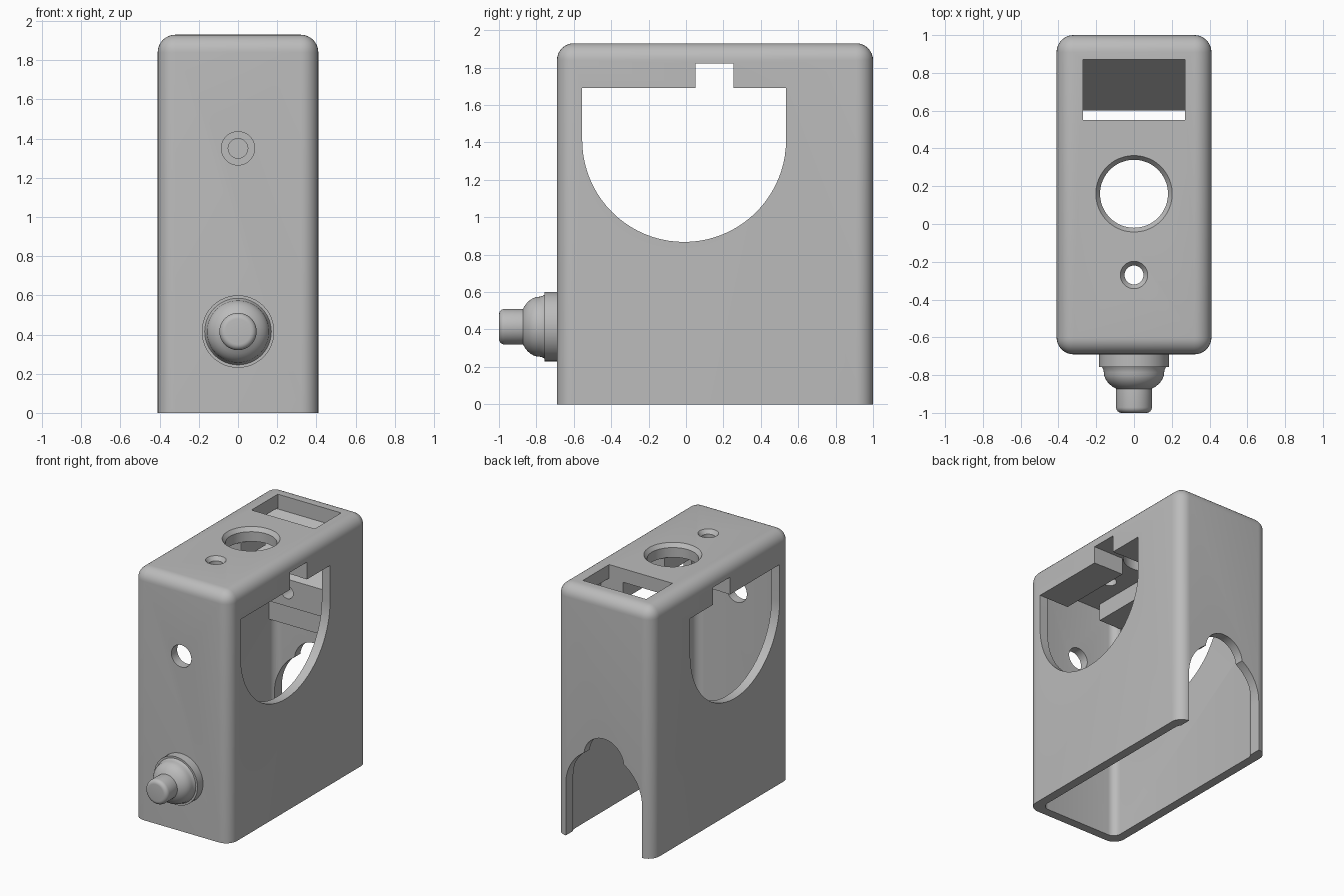
import bpy, bmesh, math
from mathutils import Vector, Matrix

cube = bpy.data.objects.get("Cube")
if cube:
    bpy.data.objects.remove(cube, do_unlink=True)

grey = bpy.data.materials.new("plain grey")
grey.use_nodes = True
grey.diffuse_color = (0.5, 0.5, 0.5, 1)
grey.node_tree.nodes["Principled BSDF"].inputs["Base Color"].default_value = (0.5, 0.5, 0.5, 1)


def finish(bm, name):
    bmesh.ops.recalc_face_normals(bm, faces=bm.faces)
    mesh = bpy.data.meshes.new(name)
    bm.to_mesh(mesh)
    bm.free()
    mesh.materials.append(grey)
    obj = bpy.data.objects.new(name, mesh)
    bpy.context.collection.objects.link(obj)
    return obj


def box(name, lo, hi, radius=0, segments=6, round_top=False):
    """Box with optional rounded upright edges and top rim."""
    bm = bmesh.new()
    bmesh.ops.create_cube(bm, size=1)
    lo, hi = Vector(lo), Vector(hi)
    for v in bm.verts:
        v.co = Vector(((lo[i] + hi[i]) / 2 + v.co[i] * (hi[i] - lo[i]) for i in range(3)))
    if radius:
        edges = []
        for e in bm.edges:
            a, b = (v.co for v in e.verts)
            upright = abs(a.z - b.z) > 0.01
            if upright or (round_top and a.z > hi.z - 0.01):
                edges.append(e)
        bmesh.ops.bevel(bm, geom=edges, offset=radius, segments=segments,
                        profile=0.5, affect='EDGES')
    return finish(bm, name)


def prism(name, points, axis, start, end):
    """Extrude a 2D outline along the x or y axis."""
    def place(p, d):
        return (d, p[0], p[1]) if axis == "x" else (p[0], d, p[1])
    bm = bmesh.new()
    face = bm.faces.new([bm.verts.new(place(p, start)) for p in points])
    new = bmesh.ops.extrude_face_region(bm, geom=[face])["geom"]
    step = Vector(place((0, 0), end - start))
    bmesh.ops.translate(bm, vec=step, verts=[v for v in new if isinstance(v, bmesh.types.BMVert)])
    return finish(bm, name)


def cone(name, centre, r_low, r_high, depth, along_y=False):
    bm = bmesh.new()
    turn = Matrix.Rotation(math.pi / 2, 4, 'X') if along_y else Matrix()
    bmesh.ops.create_cone(bm, cap_ends=True, segments=48, radius1=r_low, radius2=r_high,
                          depth=depth, matrix=Matrix.Translation(centre) @ turn)
    return finish(bm, name)


def arc(cx, cz, r, start, end, steps=32):
    angles = [math.radians(start + (end - start) * i / steps) for i in range(steps + 1)]
    return [(cx + r * math.cos(a), cz + r * math.sin(a)) for a in angles]


def combine(target, tool, operation):
    mod = target.modifiers.new("combine", 'BOOLEAN')
    mod.operation, mod.solver, mod.object = operation, 'EXACT', tool
    bpy.context.view_layer.objects.active = target
    bpy.ops.object.modifier_apply(modifier=mod.name)
    bpy.data.objects.remove(tool, do_unlink=True)


def smooth(obj):
    bpy.ops.object.select_all(action='DESELECT')
    obj.select_set(True)
    bpy.context.view_layer.objects.active = obj
    bpy.ops.object.shade_smooth_by_angle(angle=math.radians(30))


# Hollow housing, open underneath
housing = box("housing", (-0.41, -0.69, 0), (0.41, 1, 1.93), 0.09, 8, True)
combine(housing, box("cavity", (-0.34, -0.62, -0.2), (0.34, 0.93, 1.825), 0.06), 'DIFFERENCE')

# Rails under the roof
for side in (-1, 1):
    xs = sorted((side * 0.15, side * 0.37))
    combine(housing, box("rail", (xs[0], -0.56, 1.692), (xs[1], 0.55, 1.86)), 'UNION')

# Sloped chute block on the back wall
ramp = [(0.96, 1.86), (0.872, 1.86), (0.872, 1.815), (0.6, 1.45), (0.6, 1.24),
        (0.865, 1.24), (0.865, 0.95), (0.96, 0.95)]
combine(housing, prism("chute", ramp, "x", -0.37, 0.37), 'UNION')

# Side windows with a notch above
window = [(0.535, 1.69), (0.255, 1.69), (0.255, 1.823), (0.05, 1.823), (0.05, 1.69),
          (-0.555, 1.69)] + arc(-0.01, 1.413, 0.545, 180, 360, 40)
combine(housing, prism("window", window, "x", -0.6, 0.6), 'DIFFERENCE')

# Roof openings
combine(housing, box("slot", (-0.27, 0.55, 1.818), (0.27, 0.87, 2.1)), 'DIFFERENCE')
for y, r, rim in ((0.16, 0.18, 0.225), (-0.27, 0.05, 0.095)):
    combine(housing, cone("bore", (0, y, 1.9), r, r, 0.3), 'DIFFERENCE')
    flare = rim - r
    combine(housing, cone("flare", (0, y, 1.93), r - flare, rim + flare, 4 * flare), 'DIFFERENCE')

# Front hole and the blind hole facing it
combine(housing, cone("front_hole", (0, -0.65, 1.35), 0.085, 0.085, 0.3, True), 'DIFFERENCE')
combine(housing, cone("blind_hole", (0, 0.6, 1.35), 0.05, 0.05, 0.3, True), 'DIFFERENCE')

# Keyhole opening in the back wall
arch = [(-0.325, -0.2), (0.325, -0.2)] + arc(0, 0.4, 0.325, 0, 180)
combine(housing, prism("arch", arch, "y", 0.9, 1.2), 'DIFFERENCE')
combine(housing, cone("keyhole", (0, 1, 0.66), 0.17, 0.17, 0.22, True), 'DIFFERENCE')
smooth(housing)

# Turned knob on the front
dome = [(0.16 * math.cos(a), -0.785 - 0.108 * math.sin(a))
        for a in (math.radians(9 * i) for i in range(7))]
tip = [(0.065 + 0.03 * math.cos(a), -0.97 - 0.03 * math.sin(a))
       for a in (math.radians(15 * i) for i in range(7))]
profile = ([(0, -0.66), (0.185, -0.66), (0.185, -0.757), (0.17, -0.757), (0.163, -0.77)]
           + dome + [(0.095, -0.89)] + tip + [(0, -1)])
bm = bmesh.new()
verts = [bm.verts.new((r, y, 0.415)) for r, y in profile]
edges = [bm.edges.new(pair) for pair in zip(verts, verts[1:])]
bmesh.ops.spin(bm, geom=verts + edges, cent=(0, 0, 0.415), axis=(0, 1, 0),
               angle=math.tau, steps=48, use_merge=False)
bmesh.ops.remove_doubles(bm, verts=bm.verts, dist=0.0005)
smooth(finish(bm, "front_knob"))
